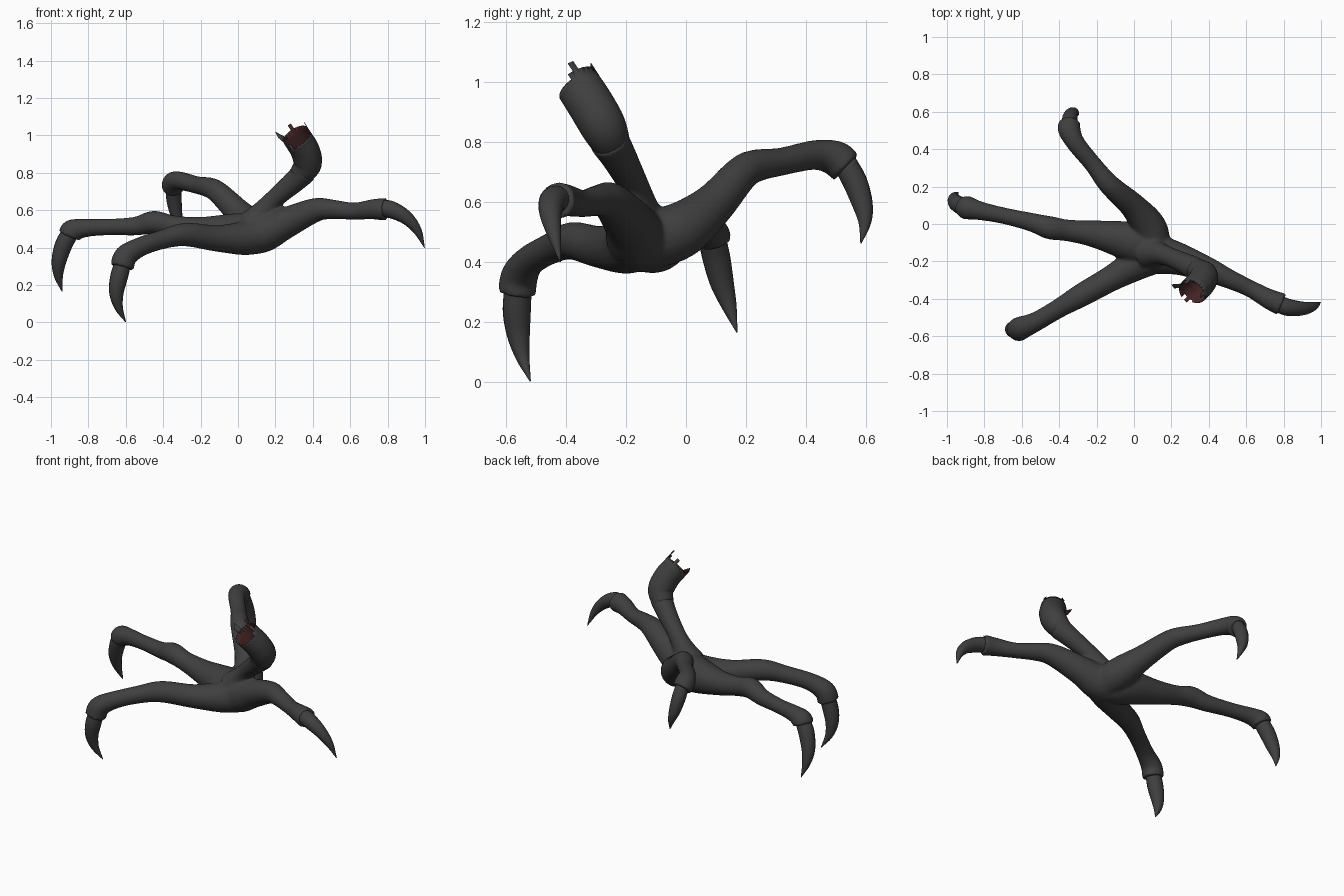
import bpy, bmesh, math
from mathutils import Vector


def material(name, rgb):
    m = bpy.data.materials.new(name)
    m.diffuse_color = (*rgb, 1)
    return m


SKIN = material("charcoal skin", (0.05, 0.05, 0.05))
INNER = material("dark red inside", (0.07, 0.022, 0.022))


def spline(pts, steps):
    """Catmull-Rom through (x, y, z, radius) points."""
    p = [Vector(q) for q in pts]
    p = [2 * p[0] - p[1]] + p + [2 * p[-1] - p[-2]]
    out = []
    for i in range(1, len(p) - 2):
        a, b, c, d = p[i - 1:i + 3]
        for s in range(steps):
            t = s / steps
            out.append(0.5 * (2 * b + (c - a) * t + (2 * a - 5 * b + 4 * c - d) * t * t
                              + (3 * b - a - 3 * c + d) * t ** 3))
    return out + [p[-2]]


def tube(bm, pts, sides=20, steps=5, caps=True):
    """Sweep a round section along the path; returns the last ring and its direction."""
    path = spline(pts, steps)
    pos = [q.to_3d() for q in path]
    normal, prev, first = None, None, None
    for i, q in enumerate(path):
        t = (pos[min(i + 1, len(pos) - 1)] - pos[max(i - 1, 0)]).normalized()
        normal = t.orthogonal() if normal is None else normal - t * normal.dot(t)
        normal.normalize()
        side = t.cross(normal)
        ring = [bm.verts.new(pos[i] + max(q[3], 0.002) *
                             (normal * math.cos(a) + side * math.sin(a)))
                for a in (2 * math.pi * k / sides for k in range(sides))]
        if prev:
            for k in range(sides):
                j = (k + 1) % sides
                bm.faces.new((prev[k], prev[j], ring[j], ring[k]))
        else:
            first = ring
        prev = ring
    if caps:
        bm.faces.new(first[::-1])
        bm.faces.new(prev)
    return prev, t


def finish(bm, name, mats=(SKIN,)):
    me = bpy.data.meshes.new(name)
    bm.to_mesh(me)
    bm.free()
    ob = bpy.data.objects.new(name, me)
    bpy.context.collection.objects.link(ob)
    for m in mats:
        me.materials.append(m)
    me.polygons.foreach_set("use_smooth", [True] * len(me.polygons))
    return ob


# Toe paths (x, y, z, radius), each running out of the palm to the claw socket
TOES = {
    "rear": [(0.0, -0.13, 0.47, 0.09), (0.12, -0.16, 0.475, 0.105), (0.25, -0.19, 0.53, 0.085),
             (0.41, -0.25, 0.6, 0.065), (0.5, -0.29, 0.605, 0.053), (0.62, -0.345, 0.595, 0.046),
             (0.72, -0.4, 0.605, 0.054), (0.79, -0.43, 0.605, 0.062)],
    "left": [(0.1, -0.15, 0.465, 0.1), (0.0, -0.1, 0.475, 0.11), (-0.2, -0.055, 0.49, 0.075),
             (-0.35, -0.035, 0.515, 0.058), (-0.45, -0.02, 0.535, 0.062), (-0.55, 0.01, 0.515, 0.05),
             (-0.7, 0.045, 0.51, 0.044), (-0.82, 0.07, 0.505, 0.05), (-0.885, 0.085, 0.49, 0.062),
             (-0.9, 0.09, 0.465, 0.062)],
    "front": [(0.1, -0.17, 0.465, 0.1), (0.02, -0.21, 0.45, 0.09), (-0.12, -0.29, 0.45, 0.07),
              (-0.28, -0.38, 0.47, 0.063), (-0.4, -0.45, 0.445, 0.052), (-0.52, -0.52, 0.405, 0.052),
              (-0.6, -0.555, 0.355, 0.062), (-0.62, -0.565, 0.295, 0.064)],
    "back": [(0.1, -0.14, 0.47, 0.1), (0.08, -0.02, 0.505, 0.095), (0.0, 0.09, 0.59, 0.072),
             (-0.1, 0.18, 0.69, 0.06), (-0.15, 0.23, 0.72, 0.055), (-0.22, 0.32, 0.735, 0.047),
             (-0.31, 0.43, 0.757, 0.05), (-0.345, 0.5, 0.745, 0.06), (-0.345, 0.535, 0.715, 0.06)],
}
LOWER_LEG = [(0.08, -0.15, 0.52, 0.09), (0.14, -0.16, 0.6, 0.06), (0.2, -0.18, 0.665, 0.052),
             (0.3, -0.225, 0.752, 0.06), (0.36, -0.26, 0.81, 0.068)]

# Palm, toes and lower leg fused into one smooth skin
bm = bmesh.new()
for path in list(TOES.values()) + [LOWER_LEG]:
    tube(bm, path)
foot = finish(bm, "foot")
mod = foot.modifiers.new("fuse", "REMESH")
mod.mode, mod.voxel_size, mod.use_smooth_shade = "VOXEL", 0.009, True
mod = foot.modifiers.new("soften", "SMOOTH")
mod.factor, mod.iterations = 0.5, 6

# Curved claws set into the sockets
CLAWS = {
    "rear": [(0.76, -0.42, 0.61, 0.045), (0.82, -0.445, 0.603, 0.046), (0.9, -0.452, 0.56, 0.037),
             (0.96, -0.44, 0.49, 0.023), (0.997, -0.42, 0.4, 0.002)],
    "left": [(-0.89, 0.085, 0.49, 0.045), (-0.93, 0.1, 0.42, 0.047), (-0.957, 0.12, 0.33, 0.04),
             (-0.96, 0.145, 0.25, 0.025), (-0.94, 0.17, 0.165, 0.002)],
    "front": [(-0.615, -0.56, 0.32, 0.045), (-0.637, -0.565, 0.24, 0.047), (-0.65, -0.56, 0.16, 0.039),
              (-0.638, -0.545, 0.08, 0.023), (-0.6, -0.52, 0.002, 0.002)],
    "back": [(-0.345, 0.53, 0.73, 0.04), (-0.343, 0.565, 0.665, 0.041), (-0.332, 0.59, 0.59, 0.034),
             (-0.315, 0.597, 0.53, 0.021), (-0.295, 0.584, 0.462, 0.002)],
}
for name, path in CLAWS.items():
    bm = bmesh.new()
    tube(bm, path, 16, 4)
    finish(bm, name + "_claw")

# Open upper leg with a torn rim
bm = bmesh.new()
rim, axis = tube(bm, [(0.335, -0.245, 0.785, 0.062), (0.372, -0.275, 0.85, 0.076),
                      (0.358, -0.315, 0.92, 0.078), (0.325, -0.35, 0.975, 0.077)], 24, 5, False)
centre = sum((v.co for v in rim), Vector()) / len(rim)
for k in range(24):
    a, b = rim[k], rim[(k + 1) % 24]
    mid = (a.co + b.co) / 2 - centre
    rise = 0.035 if mid.y > -0.02 else (0.012 if mid.x > 0 else 0)
    if k % 9 == 4:
        rise += 0.035
    if rise:
        bm.faces.new((a, b, bm.verts.new(b.co + axis * rise), bm.verts.new(a.co + axis * rise)))
# Torn flap bent outwards on the left
bm.faces.new([bm.verts.new(c) for c in ((0.25, -0.34, 0.96), (0.265, -0.32, 0.985),
                                       (0.2, -0.325, 1.02), (0.215, -0.345, 0.99))])
leg = finish(bm, "upper_leg", (SKIN, INNER))
mod = leg.modifiers.new("wall", "SOLIDIFY")
mod.thickness, mod.offset, mod.material_offset = 0.003, -1, 1
